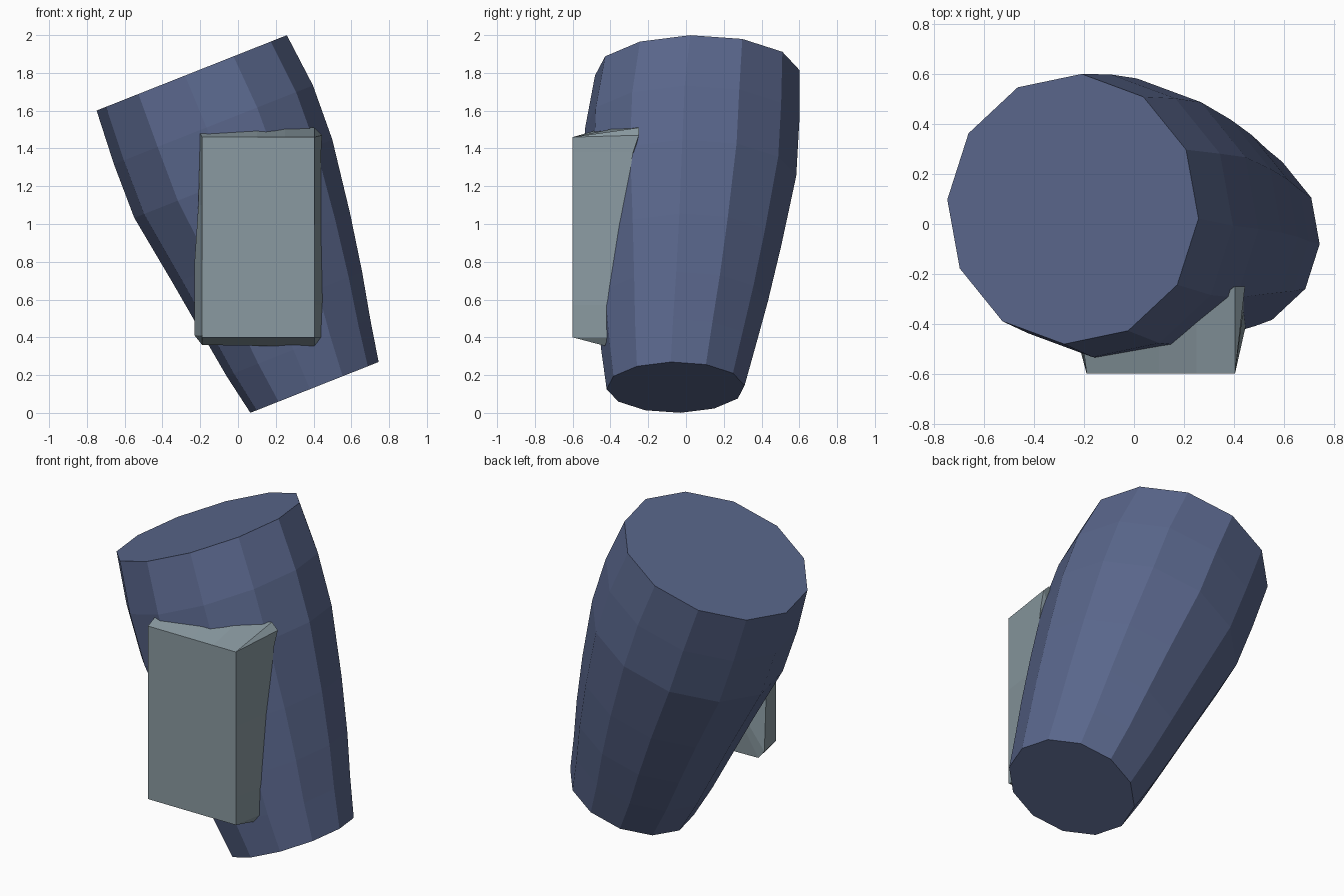
import bpy, bmesh, math

if "Cube" in bpy.data.objects:
    bpy.data.objects.remove(bpy.data.objects["Cube"])

def material(name, srgb):
    m = bpy.data.materials.new(name)
    lin = [((c / 255 + 0.055) / 1.055) ** 2.4 for c in srgb]
    m.diffuse_color = (*lin, 1)
    m.use_nodes = True
    m.node_tree.nodes["Principled BSDF"].inputs["Base Color"].default_value = m.diffuse_color
    return m

def finish(name, bm, mat):
    bmesh.ops.remove_doubles(bm, verts=bm.verts, dist=0.0005)
    bmesh.ops.recalc_face_normals(bm, faces=bm.faces)
    me = bpy.data.meshes.new(name)
    bm.to_mesh(me)
    bm.free()
    me.materials.append(mat)
    ob = bpy.data.objects.new(name, me)
    bpy.context.collection.objects.link(ob)
    return ob

def bridge(bm, a, b):
    n = len(a)
    for i in range(n):
        j = (i + 1) % n
        bm.faces.new((a[i], a[j], b[j], b[i]))

blue = material("slate blue", (89, 102, 139))
grey = material("pale grey green", (138, 154, 161))

# Tapered, slightly bent limb: tilted 12-sided rings (x, y, z, radius)
TILT, SIDES, TURN = math.radians(21.6), 12, math.radians(-4)
RINGS = [(0.405, -0.055, 0.135, 0.366), (0.32, -0.04, 0.345, 0.41),
         (0.235, -0.02, 0.58, 0.455), (0.125, 0.0, 0.87, 0.505),
         (-0.025, 0.02, 1.24, 0.565), (-0.13, 0.033, 1.525, 0.568),
         (-0.245, 0.06, 1.80, 0.543)]
bm = bmesh.new()
loops = []
for x, y, z, r in RINGS:
    ring = []
    for i in range(SIDES):
        a = TURN + math.tau * i / SIDES
        ring.append(bm.verts.new((x + r * math.cos(a) * math.cos(TILT),
                                  y + r * math.sin(a),
                                  z + r * math.cos(a) * math.sin(TILT))))
    loops.append(ring)
for lo, hi in zip(loops, loops[1:]):
    bridge(bm, lo, hi)
bm.faces.new(loops[0])
bm.faces.new(loops[-1])
finish("limb", bm, blue)

# Flat-fronted guard plate whose rear rim follows the limb
RIM = [(-0.20, -0.52, 1.48), (0.10, -0.48, 1.495), (0.25, -0.36, 1.51),
       (0.405, -0.25, 1.51), (0.445, -0.25, 1.47), (0.44, -0.28, 1.38),
       (0.44, -0.34, 1.0), (0.45, -0.40, 0.57), (0.44, -0.41, 0.40),
       (0.405, -0.43, 0.355), (0.10, -0.43, 0.355), (-0.19, -0.43, 0.36),
       (-0.23, -0.43, 0.41), (-0.23, -0.45, 0.80), (-0.21, -0.50, 1.10)]
bm = bmesh.new()
back = [bm.verts.new(p) for p in RIM]
front = [bm.verts.new((min(max(x, -0.19), 0.405), -0.6, min(max(z, 0.40), 1.46)))
         for x, y, z in RIM]
bridge(bm, front, back)
bm.faces.new(front)
# rear cap, sunk into the limb
hub = bm.verts.new((0.12, -0.38, 0.93))
for i, v in enumerate(back):
    bm.faces.new((v, back[(i + 1) % len(back)], hub))
finish("guard_plate", bm, grey)
